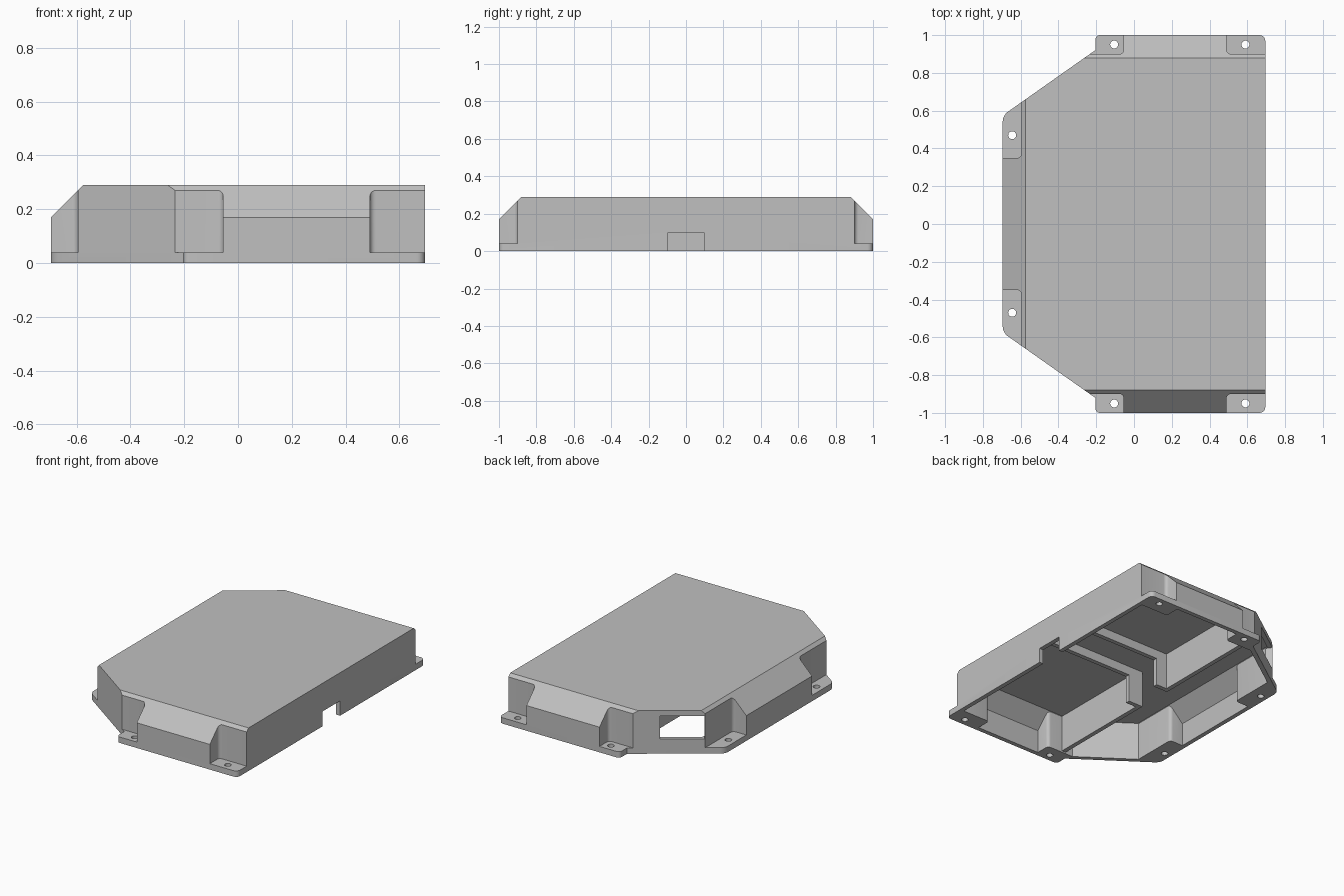
import bpy, bmesh
from math import radians
from mathutils import Matrix, Vector

if "Cube" in bpy.data.objects:
    bpy.data.objects.remove(bpy.data.objects["Cube"], do_unlink=True)

WALL, HX, TOP, FLANGE = 0.03, 0.695, 0.29, 0.04

grey = bpy.data.materials.new("case grey")
grey.use_nodes = True
colour = (0.53, 0.53, 0.53, 1)
grey.diffuse_color = colour
grey.node_tree.nodes["Principled BSDF"].inputs["Base Color"].default_value = colour


def make(name, bm):
    mesh = bpy.data.meshes.new(name)
    bmesh.ops.recalc_face_normals(bm, faces=bm.faces)
    bm.to_mesh(mesh)
    bm.free()
    mesh.materials.append(grey)
    ob = bpy.data.objects.new(name, mesh)
    bpy.context.collection.objects.link(ob)
    return ob


def add_box(bm, lo, hi, radius=0.0):
    """Box between two corners, optionally with rounded upright edges."""
    lo, hi = Vector(lo), Vector(hi)
    verts = bmesh.ops.create_cube(bm, size=1, matrix=Matrix.Translation((lo + hi) / 2)
                                  @ Matrix.Diagonal((*(hi - lo), 1)))["verts"]
    if radius:
        round_uprights(bm, {e for v in verts for e in v.link_edges}, radius)


def round_uprights(bm, edges, radius):
    uprights = [e for e in edges
                if abs((e.verts[0].co - e.verts[1].co).normalized().z) > 0.99]
    bmesh.ops.bevel(bm, geom=uprights, offset=radius, segments=5, profile=0.5, affect='EDGES')


def combine(ob, cutter, operation):
    """Apply a boolean and discard the cutter."""
    mod = ob.modifiers.new("cut", 'BOOLEAN')
    mod.object, mod.operation, mod.solver = cutter, operation, 'EXACT'
    bpy.context.view_layer.update()
    graph = bpy.context.evaluated_depsgraph_get()
    mesh = bpy.data.meshes.new_from_object(ob.evaluated_get(graph))
    ob.modifiers.clear()
    ob.data = mesh
    bpy.data.objects.remove(cutter, do_unlink=True)


def trim(bm, point, normal, inset):
    n = Vector(normal).normalized()
    bmesh.ops.bisect_plane(bm, geom=bm.verts[:] + bm.edges[:] + bm.faces[:],
                           plane_co=Vector(point) - n * inset, plane_no=n, clear_outer=True)
    bmesh.ops.holes_fill(bm, edges=[e for e in bm.edges if e.is_boundary])


def body(name, inset, bottom):
    """Convex case block with slanted corners and sloped upper edges."""
    bm = bmesh.new()
    add_box(bm, (-HX + inset, -1 + inset, bottom), (HX - inset, 1 - inset, TOP - inset))
    for s in (-1, 1):
        trim(bm, (-HX, s * 0.575, 0), (-0.31, s * 0.44, 0), inset)
    if not inset:
        corners = [e for e in bm.edges
                   if all(abs(v.co.x) > HX - 0.01 for v in e.verts)]
        round_uprights(bm, corners, 0.03)
    for s in (-1, 1):
        trim(bm, (0, s, 0.17), (0, s, 1), inset)
    trim(bm, (-HX, 0, 0.17), (-1, 0, 1), inset)
    return make(name, bm)


def pads(grow, bottom):
    """Cutter for the six screw pad recesses."""
    bm = bmesh.new()
    for s in (-1, 1):
        for x0, x1, y0, y1 in ((-0.6, -0.055, 0.9, 1.3), (0.49, 1.1, 0.9, 1.3),
                               (-1.1, -0.595, 0.35, 0.85)):
            ys = sorted((s * (y0 - grow), s * (y1 + grow)))
            add_box(bm, (x0 - grow, ys[0], bottom), (x1 + grow, ys[1], 0.5), 0.022)
    return make("pad_cutter", bm)


# Outer case with screw pads recessed above the flange
case = body("case_shell", 0, 0)
combine(case, pads(0, FLANGE), 'DIFFERENCE')

# Ears that carry the flange past the slanted corners
for s in (-1, 1):
    bm = bmesh.new()
    ys = sorted((s * 0.87, s))
    add_box(bm, (-0.205, ys[0], 0), (0.0, ys[1], FLANGE), 0.025)
    combine(case, make("ear", bm), 'UNION')

# Hollow inside, open underneath
cavity = body("cavity", WALL, -0.1)
combine(cavity, pads(WALL, -0.3), 'DIFFERENCE')
combine(case, cavity, 'DIFFERENCE')

# Screw holes
bm = bmesh.new()
for s in (-1, 1):
    for x, y in ((-0.105, 0.95), (0.59, 0.95), (-0.645, 0.47)):
        bmesh.ops.create_cone(bm, cap_ends=True, segments=24, radius1=0.021, radius2=0.021,
                              depth=0.3, matrix=Matrix.Translation((x, s * y, 0)))
combine(case, make("hole_cutter", bm), 'DIFFERENCE')

# Cable notch in the straight wall
bm = bmesh.new()
add_box(bm, (HX - 0.1, -0.095, -0.1), (HX + 0.1, 0.095, 0.1))
combine(case, make("notch_cutter", bm), 'DIFFERENCE')

# Connector window in the rear slanted wall
bm = bmesh.new()
add_box(bm, (-0.135, -0.1, 0.1), (0.135, 0.1, 0.255))
along = Vector((0.44, 0.31, 0)).to_track_quat('X', 'Z').to_matrix().to_4x4()
bm.transform(Matrix.Translation((-0.48, 0.725, 0)) @ along)
combine(case, make("window_cutter", bm), 'DIFFERENCE')

# Inner ribs: tall cross walls, tall returns and low rails under the lid
for s, side in ((-1, "front"), (1, "rear")):
    bm = bmesh.new()
    for x0, x1, y0, y1, z in ((-0.17, -0.14, 0.12, 0.88, 0.01),
                              (-0.145, -0.06, 0.12, 0.15, 0.01),
                              (-0.065, HX - 0.02, 0.12, 0.15, 0.2)):
        ys = sorted((s * y0, s * y1))
        add_box(bm, (x0, ys[0], z), (x1, ys[1], TOP - 0.02))
    make(side + "_inner_ribs", bm)

# Smooth the rounded corners only
bpy.ops.object.select_all(action='DESELECT')
case.select_set(True)
bpy.context.view_layer.objects.active = case
bpy.ops.object.shade_smooth_by_angle(angle=radians(30))
